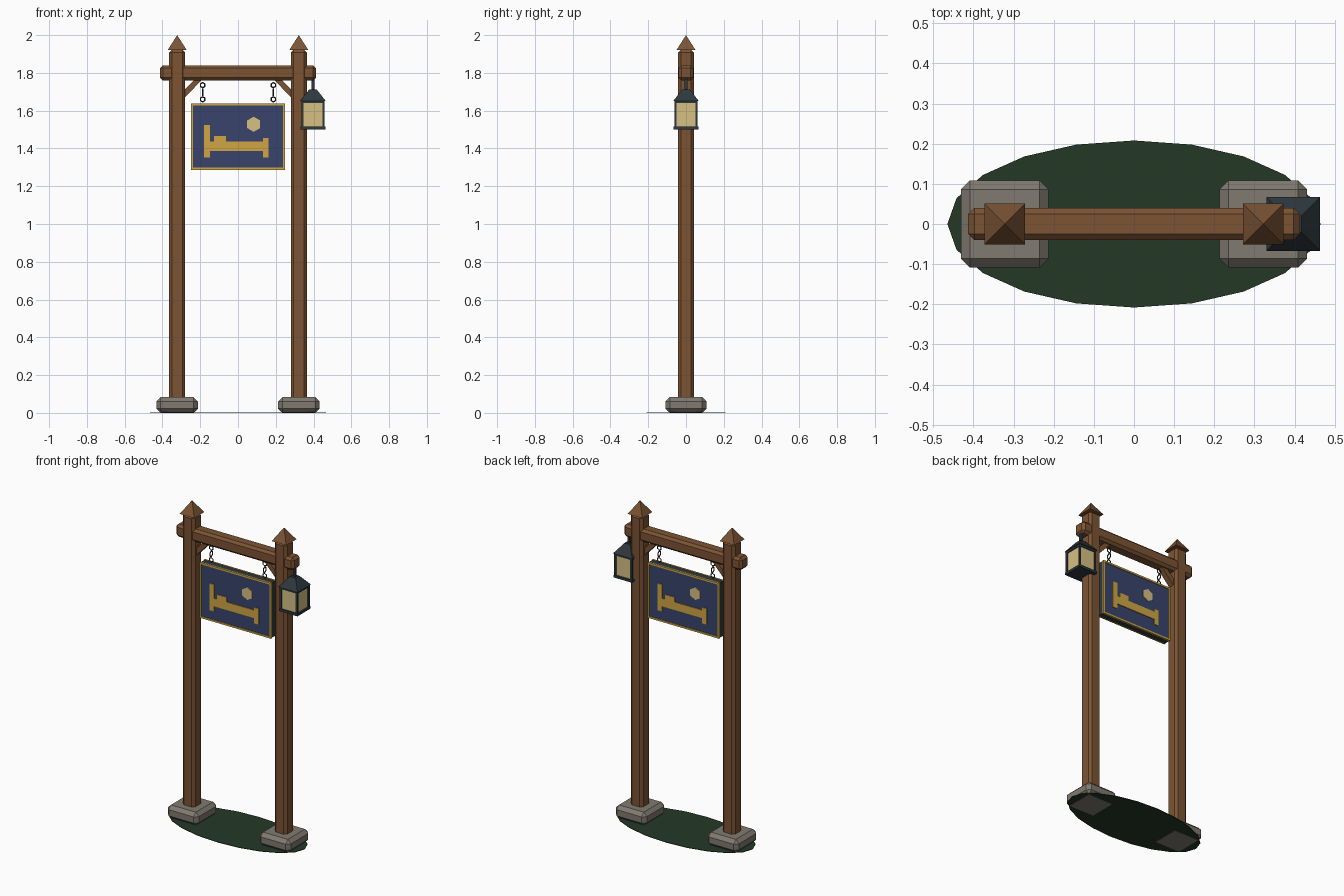
import bpy, bmesh, math
from mathutils import Matrix, Vector

if "Cube" in bpy.data.objects:
    bpy.data.objects.remove(bpy.data.objects["Cube"])


def srgb(r, g, b):
    f = lambda c: c / 12.92 if c <= 0.04045 else ((c + 0.055) / 1.055) ** 2.4
    return (f(r / 255), f(g / 255), f(b / 255), 1)


def material(name, *rgb):
    m = bpy.data.materials.new(name)
    m.diffuse_color = srgb(*rgb)
    m.use_nodes = True
    m.node_tree.nodes["Principled BSDF"].inputs["Base Color"].default_value = m.diffuse_color
    return m


WOOD = material("brown wood", 124, 84, 52)
STONE = material("grey stone", 128, 122, 112)
GRASS = material("dark green grass", 35, 56, 38)
NAVY = material("navy paint", 56, 68, 108)
GOLD = material("gold paint", 208, 166, 68)
GLOW = material("pale glow", 214, 192, 132)
IRON = material("dark iron", 46, 56, 61)


def finish(name, bm, mat):
    bmesh.ops.recalc_face_normals(bm, faces=bm.faces)
    me = bpy.data.meshes.new(name)
    bm.to_mesh(me)
    bm.free()
    me.materials.append(mat)
    ob = bpy.data.objects.new(name, me)
    bpy.context.collection.objects.link(ob)
    return ob


def box(name, x, y, z, mat, bevel=0):
    """Box from (min, max) ranges, with optional chamfer."""
    bm = bmesh.new()
    bmesh.ops.create_cube(bm, size=1)
    for v in bm.verts:
        v.co = Vector([r[0] if c < 0 else r[1] for c, r in zip(v.co, (x, y, z))])
    if bevel:
        bmesh.ops.bevel(bm, geom=bm.edges[:], offset=bevel, segments=1, affect='EDGES')
    return finish(name, bm, mat)


def frustum(name, x, z0, z1, r0, r1, mat):
    """Square pyramid or frustum; r0, r1 are half widths."""
    bm = bmesh.new()
    k = math.sqrt(2)
    bmesh.ops.create_cone(bm, cap_ends=True, segments=4, radius1=r0 * k, radius2=r1 * k, depth=z1 - z0,
                          matrix=Matrix.Translation((x, 0, (z0 + z1) / 2)) @ Matrix.Rotation(math.pi / 4, 4, 'Z'))
    return finish(name, bm, mat)


def extrude_xz(name, pts, y0, y1, mat):
    """Profile in the xz plane, extruded along y."""
    bm = bmesh.new()
    f = bm.faces.new([bm.verts.new((px, y0, pz)) for px, pz in pts])
    ext = bmesh.ops.extrude_face_region(bm, geom=[f])['geom']
    for v in ext:
        if isinstance(v, bmesh.types.BMVert):
            v.co.y = y1
    return finish(name, bm, mat)


def ring(name, x, z, turned, stretch):
    """Six-sided chain link standing upright."""
    bpy.ops.mesh.primitive_torus_add(major_segments=6, minor_segments=4, major_radius=0.0135, minor_radius=0.004)
    ob = bpy.context.object
    ob.name = name
    m = Matrix.Rotation(math.pi / 2, 4, 'X') @ Matrix.Rotation(math.pi / 6, 4, 'Z')
    m = Matrix.Diagonal((1, 1, stretch, 1)) @ m
    if turned:
        m = Matrix.Rotation(math.pi / 2, 4, 'Z') @ m
    ob.data.transform(Matrix.Translation((x, 0, z)) @ m)
    ob.data.materials.append(IRON)


# grass patch
bm = bmesh.new()
bmesh.ops.create_cone(bm, cap_ends=True, segments=20, radius1=1, radius2=1, depth=1,
                      matrix=Matrix.Translation((0, 0, 0.003)) @ Matrix.Diagonal((0.465, 0.208, 0.003, 1))
                      @ Matrix.Rotation(math.pi / 2, 4, 'Z'))
finish("grass_patch", bm, GRASS)

# posts, footings, caps, braces and chains, left and right
for side, s in (("left", -1), ("right", 1)):
    c = 0.322 * s
    box(side + "_footing", (c - 0.109, c + 0.109), (-0.108, 0.108), (0, 0.083), STONE, 0.022)
    box(side + "_post", (c - 0.0425, c + 0.0425), (-0.0425, 0.0425), (0.03, 1.922), WOOD, 0.015)
    frustum(side + "_post_cap", c, 1.92, 2.0, 0.051, 0, WOOD)
    extrude_xz(side + "_brace", [(s * a, b) for a, b in
               ((0.285, 1.665), (0.19, 1.765), (0.23, 1.765), (0.285, 1.71))], -0.018, 0.018, WOOD)
    for i, z in enumerate((1.735, 1.6975, 1.66)):
        ring(side + "_chain_link", 0.187 * s, z, i == 1, 1.35 if i == 1 else 1)

# cross beam
box("cross_beam", (-0.413, 0.413), (-0.04, 0.04), (1.76, 1.84), WOOD, 0.015)

# hanging sign board, same face on both sides (back one turned half round)
X, Z0, Z1 = 0.25, 1.287, 1.638
box("sign_board", (-X + .002, X - .002), (-0.02, 0.02), (Z0 + .002, Z1 - .002), IRON)
for side in ("front", "back"):
    parts = [box("panel", (-X + .008, X - .008), (-0.022, -0.019), (Z0 + .008, Z1 - .008), NAVY)]
    for s in (-1, 1):
        e = sorted((s * X, s * (X - 0.011)))
        parts.append(box("frame_upright", e, (-0.027, -0.018), (Z0, Z1), GOLD))
    for z in (Z0, Z1 - 0.011):
        parts.append(box("frame_rail", (-X, X), (-0.027, -0.018), (z, z + 0.011), GOLD))
    # bed picture: headboard, pillow, mattress, footboard in one outline
    parts.append(extrude_xz("bed_picture", [
        (-0.18, 1.353), (-0.148, 1.353), (-0.148, 1.386), (0.132, 1.386), (0.132, 1.353), (0.161, 1.353),
        (0.161, 1.454), (0.132, 1.454), (0.132, 1.436), (-0.063, 1.436), (-0.063, 1.466), (-0.127, 1.466),
        (-0.127, 1.436), (-0.148, 1.436), (-0.148, 1.523), (-0.18, 1.523)], -0.027, -0.021, GOLD))
    parts.append(extrude_xz("moon_picture", [
        (0.083 + 0.04 * math.sin(i * math.pi / 3), 1.528 + 0.04 * math.cos(i * math.pi / 3))
        for i in range(6)], -0.027, -0.021, GLOW))
    for p in parts:
        p.name = side + "_" + p.name.split(".")[0]
        if side == "back":
            p.data.transform(Matrix.Rotation(math.pi, 4, 'Z'))

# lantern hanging from the right beam end
L = 0.397
box("lantern_rod", (L - 0.008, L + 0.008), (-0.008, 0.008), (1.70, 1.77), IRON)
frustum("lantern_roof", L, 1.652, 1.712, 0.067, 0.02, IRON)
box("lantern_top_rim", (L - 0.062, L + 0.062), (-0.062, 0.062), (1.64, 1.653), IRON)
box("lantern_base", (L - 0.065, L + 0.065), (-0.065, 0.065), (1.5, 1.515), IRON)
box("lantern_glass", (L - 0.056, L + 0.056), (-0.056, 0.056), (1.51, 1.645), GLOW)
for sx in (-1, 1):
    for sy in (-1, 1):
        box("lantern_corner_bar", sorted((L + sx * 0.05, L + sx * 0.062)),
            sorted((sy * 0.05, sy * 0.062)), (1.51, 1.645), IRON)
